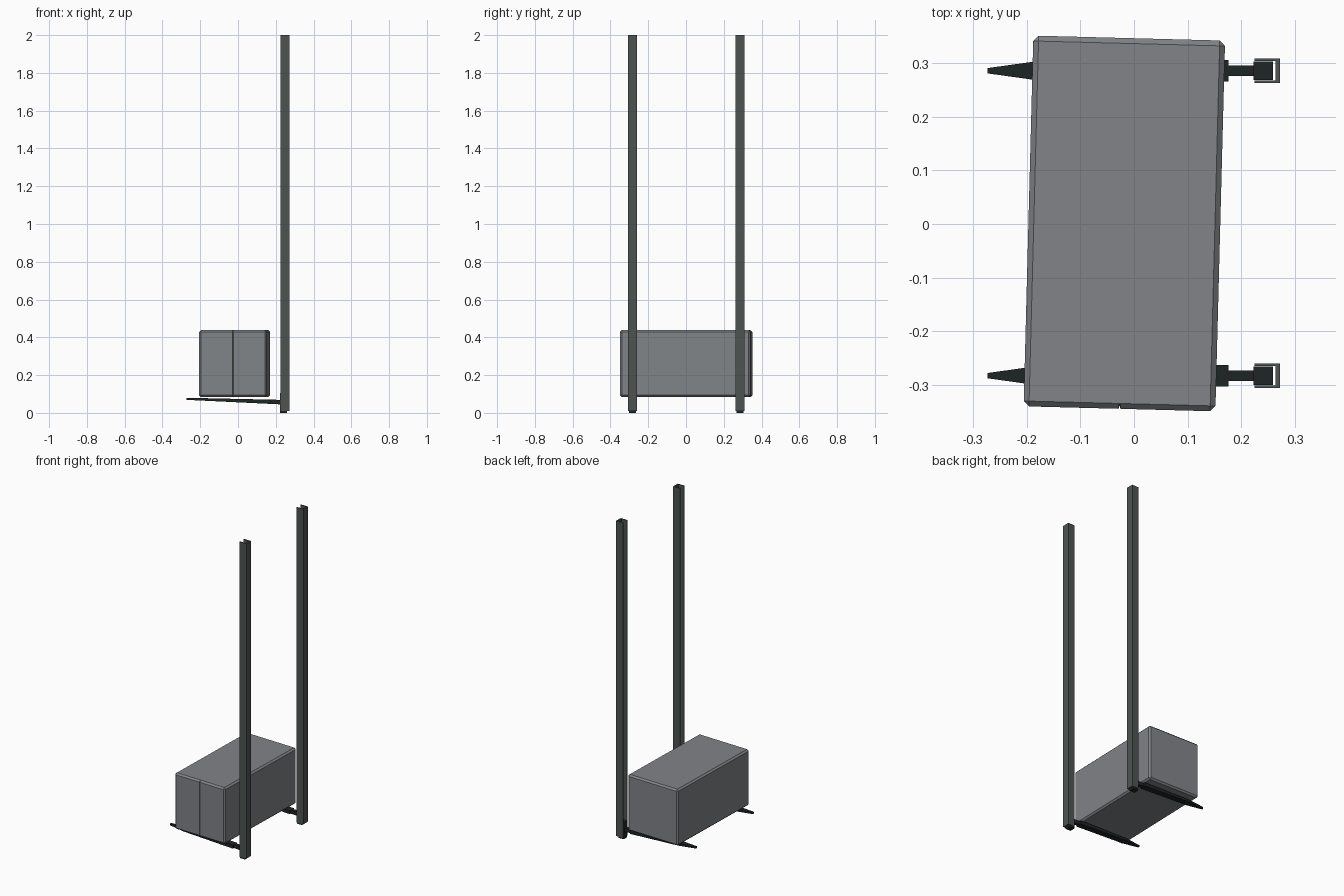
import bpy, bmesh, math
from mathutils import Vector

if "Cube" in bpy.data.objects:
    bpy.data.objects.remove(bpy.data.objects["Cube"])


def material(name, rgb):
    m = bpy.data.materials.new(name)
    m.diffuse_color = (*rgb, 1)
    m.use_nodes = True
    m.node_tree.nodes["Principled BSDF"].inputs["Base Color"].default_value = m.diffuse_color
    return m


STEEL = material("painted_steel", (0.075, 0.088, 0.085))
BLACK = material("black_steel", (0.013, 0.018, 0.018))
BOX = material("box_grey", (0.22, 0.23, 0.245))


def finish(bm, name, mat):
    bmesh.ops.recalc_face_normals(bm, faces=bm.faces)
    me = bpy.data.meshes.new(name)
    bm.to_mesh(me)
    bm.free()
    ob = bpy.data.objects.new(name, me)
    me.materials.append(mat)
    bpy.context.collection.objects.link(ob)
    return ob


def prism(name, pts, lo, hi, mat, axis="Z"):
    """Extrude a 2D outline: XY along z, or XZ along y."""
    bm = bmesh.new()
    up = axis == "Z"
    vs = [bm.verts.new((a, b, lo) if up else (a, lo, b)) for a, b in pts]
    face = bm.faces.new(vs)
    res = bmesh.ops.extrude_face_region(bm, geom=[face])
    d = Vector((0, 0, hi - lo) if up else (0, hi - lo, 0))
    bmesh.ops.translate(bm, vec=d, verts=[g for g in res["geom"] if isinstance(g, bmesh.types.BMVert)])
    return finish(bm, name, mat)


def rect(x0, x1, y0, y1):
    return [(x0, y0), (x1, y0), (x1, y1), (x0, y1)]


for side, y in (("left", 0.286), ("right", -0.283)):
    # upright: C-channel opening towards the forks
    h, t = 0.023, 0.005
    c = [(0.225, -h), (0.272, -h), (0.272, h), (0.225, h),
         (0.225, h - t), (0.264, h - t), (0.264, -h + t), (0.225, -h + t)]
    prism(f"upright_{side}", [(px, py + y) for px, py in c], 0.01, 2.0, STEEL)

    # slider block inside the channel foot
    prism(f"slider_{side}", rect(0.223, 0.259, 0.0, 0.105), y - 0.0175, y + 0.0175, BLACK, "Y")

    # fork: wide tapered blade sloping up towards its tip
    half = [(-0.273, 0.005), (-0.165, 0.02), (0.176, 0.02), (0.176, 0.01), (0.226, 0.01)]
    outline = half + [(px, -py) for px, py in reversed(half)]
    fork = prism(f"fork_{side}", [(px, py + y) for px, py in outline], 0.0, 1.0, BLACK)
    for v in fork.data.vertices:
        f = (v.co.x + 0.273) / 0.499
        low, top = 0.069 - 0.024 * f, 0.08 - 0.011 * f
        v.co.z = low + (top - low) * v.co.z

# load box: chamfered, with a thin seam groove down the middle of the front end
w, d, s = 0.179, 0.346, 0.002
front = [(-w, -d), (-s, -d), (0, -d + 0.004), (s, -d), (w, -d)]
bm = bmesh.new()
bmesh.ops.create_cube(bm, size=1)
bmesh.ops.scale(bm, vec=(2 * w, 2 * d, 0.355), verts=bm.verts)
bmesh.ops.bevel(bm, geom=bm.edges[:], offset=0.01, segments=1, affect='EDGES', profile=0.5)
for x in (-s, 0, s):
    bmesh.ops.bisect_plane(bm, geom=bm.verts[:] + bm.edges[:] + bm.faces[:],
                           plane_co=(x, 0, 0), plane_no=(1, 0, 0))
for v in bm.verts:
    if abs(v.co.x) < 1e-5 and v.co.y < -d + 0.001:
        v.co.y += 0.006
box = finish(bm, "load_box", BOX)
box.location = (-0.018, 0.001, 0.261)
box.rotation_euler.z = math.radians(-1.5)
